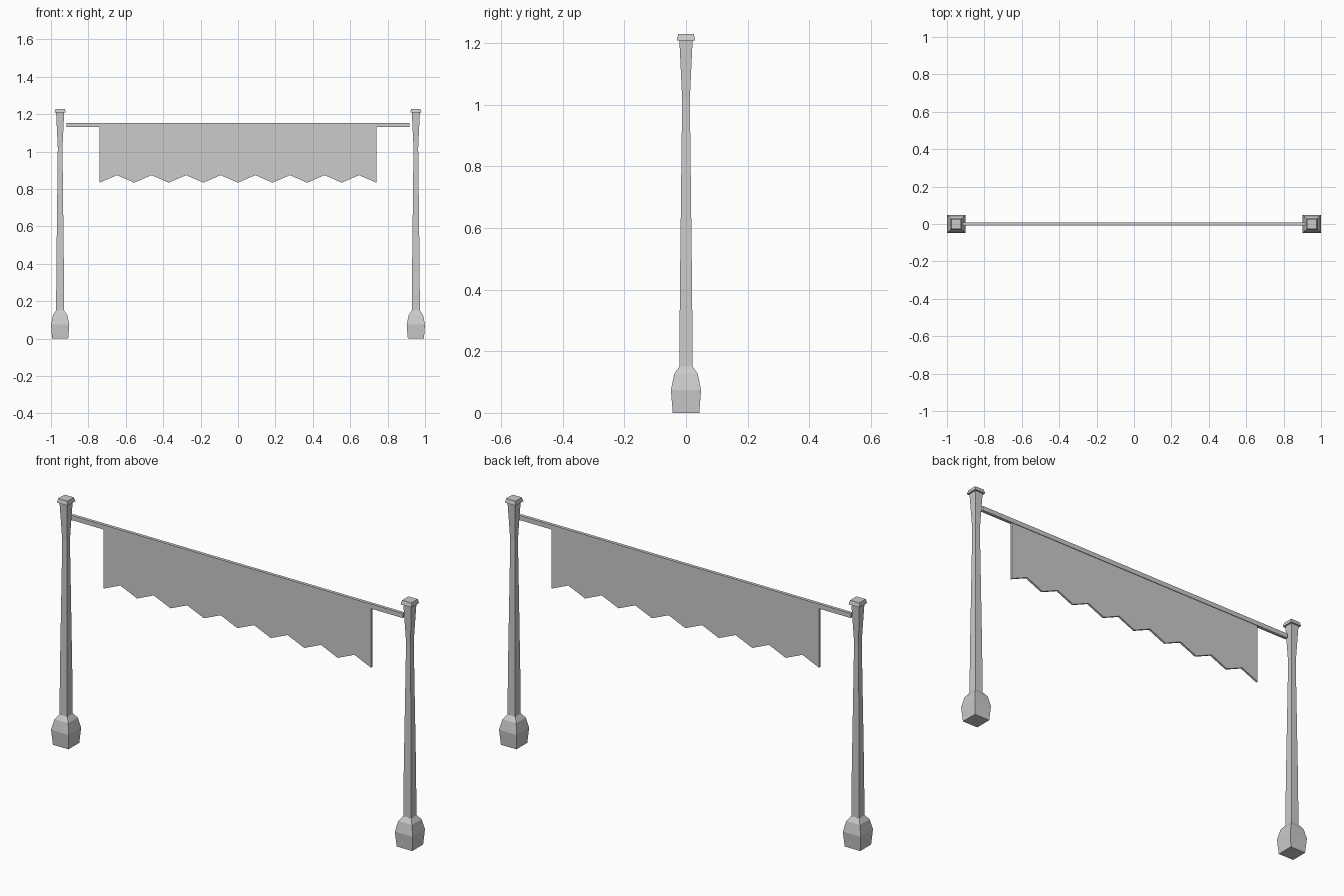
import bpy, bmesh

if "Cube" in bpy.data.objects:
    bpy.data.objects.remove(bpy.data.objects["Cube"])


def finish(name, bm):
    bmesh.ops.recalc_face_normals(bm, faces=bm.faces[:])
    mesh = bpy.data.meshes.new(name)
    bm.to_mesh(mesh)
    bm.free()
    obj = bpy.data.objects.new(name, mesh)
    bpy.context.collection.objects.link(obj)
    return obj


def square_loft(name, x, profile):
    """Stack square rings given as (half width, z) and cap both ends."""
    bm = bmesh.new()
    corners = [(-1, -1), (1, -1), (1, 1), (-1, 1)]
    rings = [[bm.verts.new((x + r * cx, r * cy, z)) for cx, cy in corners]
             for r, z in profile]
    for a, b in zip(rings, rings[1:]):
        for i in range(4):
            j = (i + 1) % 4
            bm.faces.new((a[i], a[j], b[j], b[i]))
    bm.faces.new(rings[0][::-1])
    bm.faces.new(rings[-1])
    return finish(name, bm)


def slab(name, outline, depth):
    """Extrude an x-z outline along y, centred on y = 0."""
    bm = bmesh.new()
    face = bm.faces.new([bm.verts.new((x, -depth / 2, z)) for x, z in outline])
    out = bmesh.ops.extrude_face_region(bm, geom=[face])
    moved = [v for v in out["geom"] if isinstance(v, bmesh.types.BMVert)]
    bmesh.ops.translate(bm, verts=moved, vec=(0, depth, 0))
    return finish(name, bm)


# Two posts: bulging foot, tapered shaft with flared top, bevelled cap
foot = [(0.043, 0), (0.049, 0.075), (0.038, 0.127), (0.022, 0.15)]
shaft = [(0.0215, 0.14), (0.020, 0.38), (0.0125, 1.02), (0.0215, 1.21)]
cap = [(0.030, 1.209), (0.0255, 1.229)]
for side, x in (("left", -0.951), ("right", 0.951)):
    square_loft(side + "_post_foot", x, foot)
    square_loft(side + "_post_shaft", x, shaft)
    square_loft(side + "_post_cap", x, cap)

# Horizontal rod between the posts
slab("banner_rod", [(-0.917, 1.131), (0.917, 1.131), (0.917, 1.154), (-0.917, 1.154)], 0.016)

# Hanging banner with a zigzag lower edge
half, teeth = 0.74, 8
hem = [(-half + half * i / teeth, 0.834 if i % 2 == 0 else 0.874)
       for i in range(2 * teeth + 1)]
slab("banner_cloth", hem + [(half, 1.14), (-half, 1.14)], 0.010)
